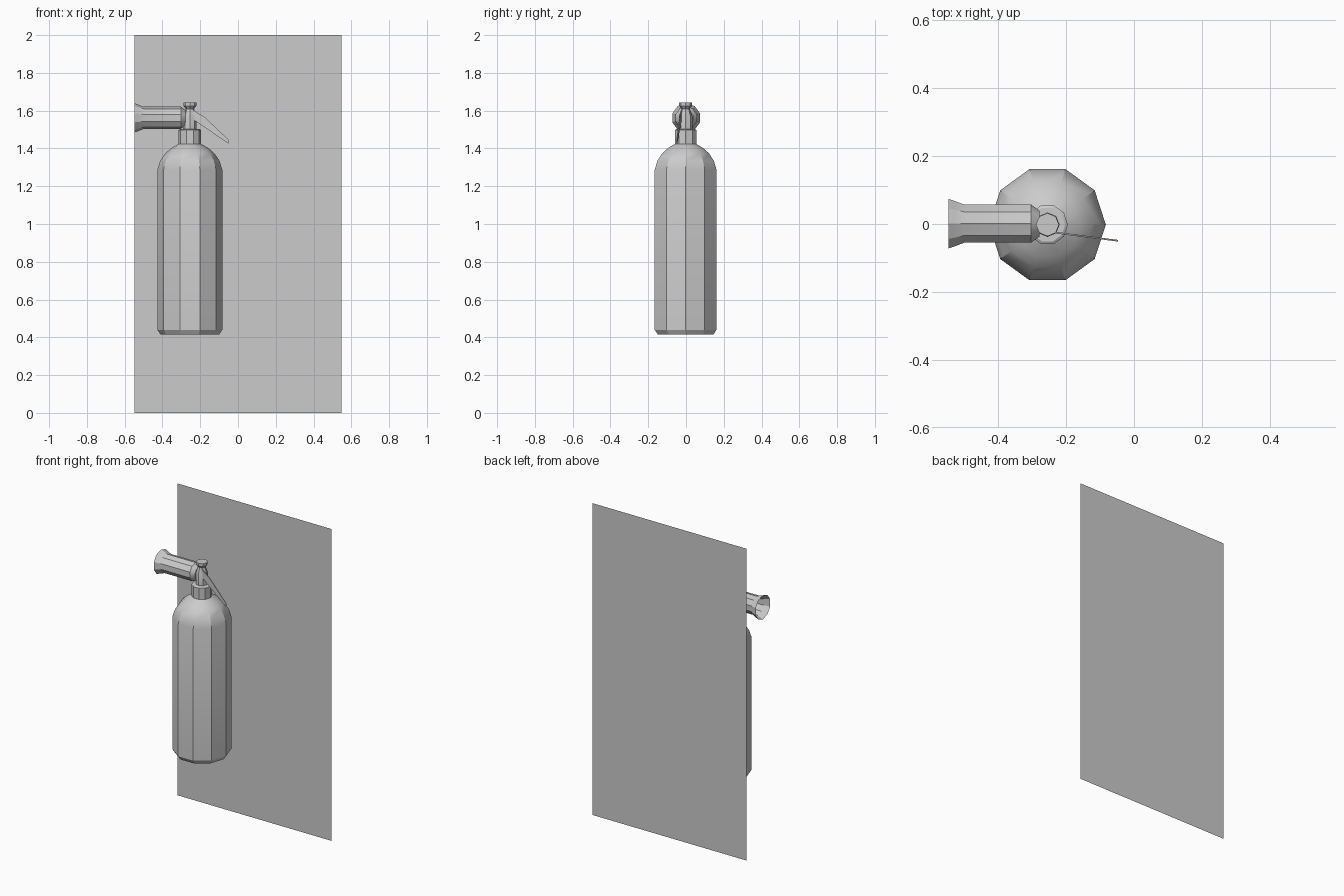
import bpy, bmesh
from math import pi, cos, sin, radians
from mathutils import Matrix, Vector

cube = bpy.data.objects.get("Cube")
if cube:
    bpy.data.objects.remove(cube)

grey = bpy.data.materials.new("plain grey")
grey.use_nodes = True
grey.diffuse_color = (0.6, 0.6, 0.6, 1)
grey.node_tree.nodes["Principled BSDF"].inputs["Base Color"].default_value = (0.6, 0.6, 0.6, 1)

AXIS_X, AXIS_Y = -0.255, -0.002


def finish(bm, name, matrix=Matrix(), smooth=True):
    mesh = bpy.data.meshes.new(name)
    bm.to_mesh(mesh)
    bm.free()
    mesh.materials.append(grey)
    obj = bpy.data.objects.new(name, mesh)
    bpy.context.collection.objects.link(obj)
    obj.matrix_world = matrix
    if smooth:
        bpy.ops.object.select_all(action='DESELECT')
        obj.select_set(True)
        bpy.context.view_layer.objects.active = obj
        bpy.ops.object.shade_smooth_by_angle(angle=radians(30))
    return obj


def lathe(name, profile, sides, matrix, cap_start=True, cap_end=True):
    """Turn (radius, height) points around local z."""
    bm = bmesh.new()
    rings = [[bm.verts.new((r * cos(2 * pi * i / sides), r * sin(2 * pi * i / sides), h))
              for i in range(sides)] for r, h in profile]
    for low, high in zip(rings, rings[1:]):
        for i in range(sides):
            j = (i + 1) % sides
            bm.faces.new((low[i], low[j], high[j], high[i]))
    if cap_start:
        bm.faces.new(rings[0][::-1])
    if cap_end:
        bm.faces.new(rings[-1])
    return finish(bm, name, matrix)


upright = Matrix.Translation((AXIS_X, AXIS_Y, 0))

# Cylinder body with chamfered foot and domed shoulder
lathe("bottle", [(0.155, 0.415), (0.172, 0.44), (0.172, 1.287), (0.157, 1.335),
                 (0.131, 1.373), (0.098, 1.402), (0.058, 1.425)], 10, upright)

# Neck collar and valve stem
lathe("neck", [(0.06, 1.42), (0.06, 1.497), (0.052, 1.502)], 10, upright)
lathe("valve_stem", [(0.036, 1.49), (0.036, 1.57), (0.022, 1.61), (0.034, 1.625),
                     (0.034, 1.642)], 8, upright)

# Horizontal discharge horn, open at the flared end
sideways = Matrix.Translation((0, 0.001, 1.562)) @ Matrix.Rotation(pi / 2, 4, 'Y')
lathe("discharge_horn", [(0.077, -0.547), (0.071, -0.53), (0.059, -0.5),
                         (0.059, -0.303), (0.04, -0.278)], 10, sideways, cap_start=False)

# Thin squeeze lever, sloping down beside the stem
bm = bmesh.new()
outline = [(-0.24, 1.555), (-0.05, 1.425), (-0.047, 1.443), (-0.175, 1.565), (-0.24, 1.605)]
sheet = bm.faces.new([bm.verts.new((x, -0.03 - 0.13 * (x + 0.215), z)) for x, z in outline])
extruded = bmesh.ops.extrude_face_region(bm, geom=[sheet])["geom"]
bmesh.ops.translate(bm, vec=Vector((0, 0.005, 0)),
                    verts=[v for v in extruded if isinstance(v, bmesh.types.BMVert)])
bmesh.ops.recalc_face_normals(bm, faces=bm.faces)
finish(bm, "lever", smooth=False)

# Flat wall panel behind the bottle
bm = bmesh.new()
bm.faces.new([bm.verts.new((x, 0.166, z))
              for x, z in ((-0.547, 0), (0.547, 0), (0.547, 2), (-0.547, 2))])
finish(bm, "wall_panel", smooth=False)
